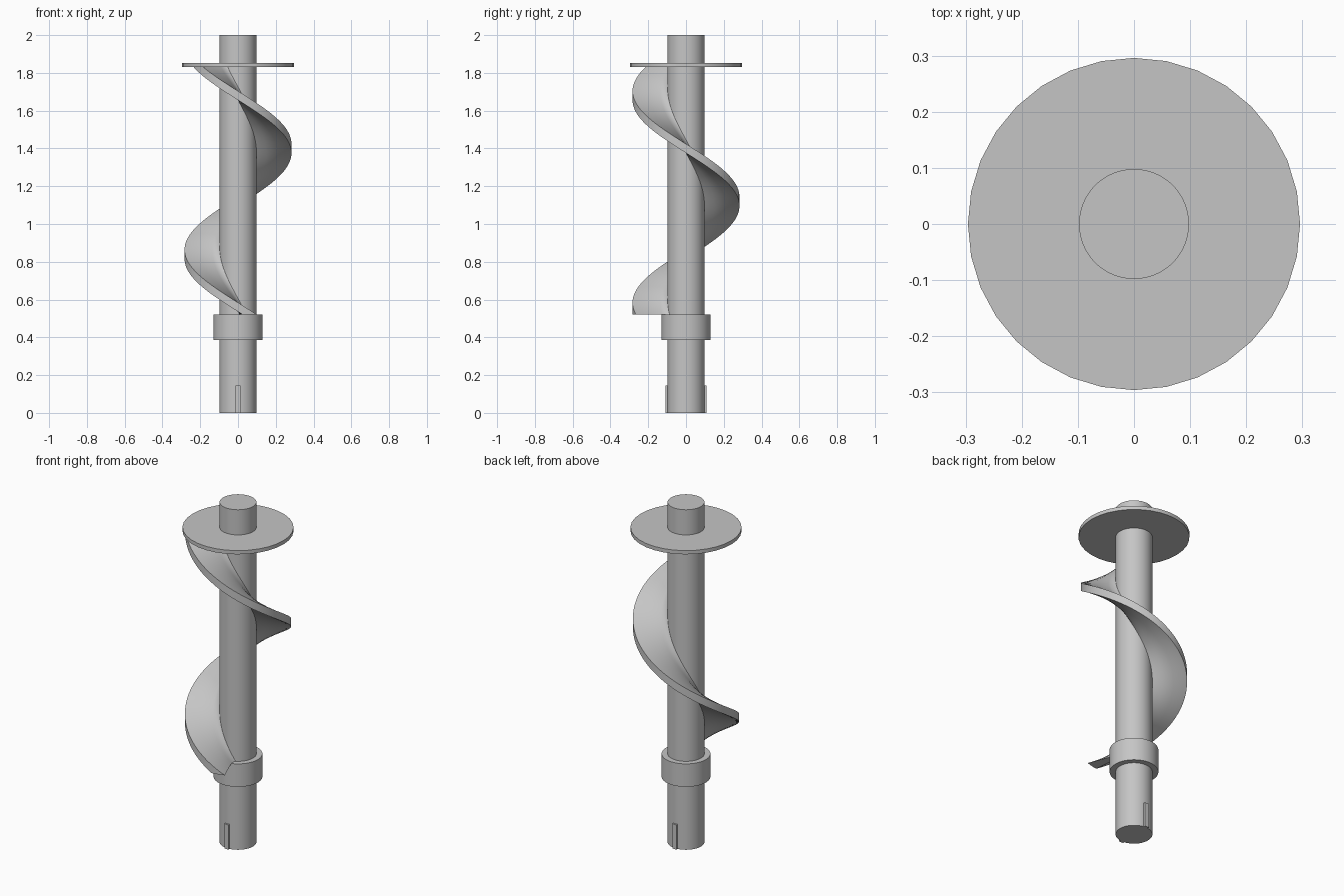
import bpy, bmesh, math
from mathutils import Vector

cube = bpy.data.objects.get("Cube")
if cube:
    bpy.data.objects.remove(cube, do_unlink=True)

steel = bpy.data.materials.new("grey_steel")
GREY = (0.56, 0.56, 0.56, 1)
steel.use_nodes = True
steel.diffuse_color = GREY
steel.node_tree.nodes["Principled BSDF"].inputs["Base Color"].default_value = GREY


def finish(obj, name):
    obj.name = name
    obj.data.materials.append(steel)
    bpy.ops.object.select_all(action="DESELECT")
    obj.select_set(True)
    bpy.context.view_layer.objects.active = obj
    bpy.ops.object.shade_smooth_by_angle(angle=math.radians(30))


def cylinder(name, radius, low, high, sides=32):
    bpy.ops.mesh.primitive_cylinder_add(
        vertices=sides, radius=radius, depth=high - low,
        location=(0, 0, (low + high) / 2))
    finish(bpy.context.object, name)


# Shaft, collar and top disc
COLLAR_TOP, DISC_BASE = 0.52, 1.83
cylinder("shaft", 0.098, 0, 2, 64)
cylinder("collar", 0.13, 0.385, COLLAR_TOP, 64)
cylinder("top_disc", 0.296, DISC_BASE, 1.852)

# Drive keys at the foot of the shaft
for name, side in (("front_key", -1), ("back_key", 1)):
    bpy.ops.mesh.primitive_cube_add(size=1, location=(0, side * 0.098, 0.0725))
    bpy.context.object.scale = (0.027, 0.02, 0.145)
    bpy.ops.object.transform_apply(location=False, rotation=False, scale=True)
    finish(bpy.context.object, name)

# Screw flight: cross-section (radius, height) with a fillet above its root
RIM, HALF, ROOT, FILLET = 0.283, 0.024, 0.095, 0.04
section = [(ROOT, -HALF), (0.15, -HALF), (0.21, -HALF), (RIM, -HALF),
           (RIM, HALF), (0.21, HALF - 0.002)]
for i in range(7):
    a = math.radians(15 * i)
    section.append((ROOT + FILLET * (1 - math.sin(a)),
                    HALF - 0.004 + FILLET * (1 - math.cos(a))))

PITCH, FRONT_HEIGHT, STEPS = 1.12, 0.56, 150
bm = bmesh.new()
rings = []
for i in range(STEPS + 1):
    z = 0.40 + (1.96 - 0.40) * i / STEPS
    angle = -math.pi / 2 - math.tau * (z - FRONT_HEIGHT) / PITCH
    rings.append([bm.verts.new((r * math.cos(angle), r * math.sin(angle), z + h))
                  for r, h in section])
count = len(section)
for a, b in zip(rings, rings[1:]):
    for j in range(count):
        k = (j + 1) % count
        bm.faces.new((a[j], a[k], b[k], b[j]))
bm.faces.new(rings[0])
bm.faces.new(rings[-1])

# Trim the flight level with the collar and the disc
for height, normal in ((COLLAR_TOP, -1), (DISC_BASE + 0.005, 1)):
    cut = bmesh.ops.bisect_plane(
        bm, geom=bm.verts[:] + bm.edges[:] + bm.faces[:],
        plane_co=Vector((0, 0, height)), plane_no=Vector((0, 0, normal)),
        clear_outer=True)
    edges = [e for e in cut["geom_cut"] if isinstance(e, bmesh.types.BMEdge)]
    bmesh.ops.edgeloop_fill(bm, edges=edges)
bmesh.ops.recalc_face_normals(bm, faces=bm.faces[:])
mesh = bpy.data.meshes.new("screw_flight")
bm.to_mesh(mesh)
bm.free()
flight = bpy.data.objects.new("screw_flight", mesh)
bpy.context.collection.objects.link(flight)
finish(flight, "screw_flight")
